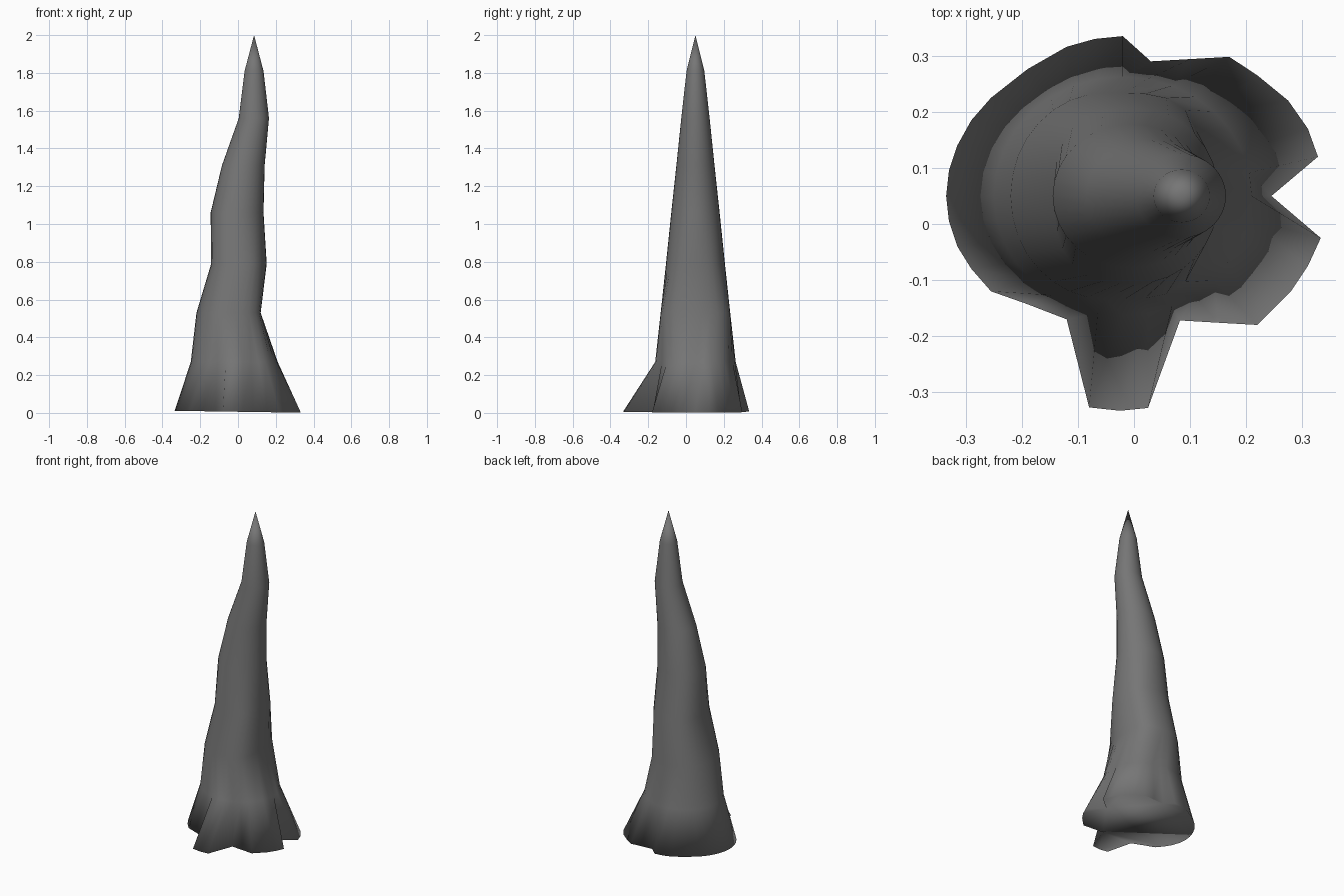
import bpy, bmesh
from math import sin, cos, pi

if "Cube" in bpy.data.objects:
    bpy.data.objects.remove(bpy.data.objects["Cube"])

N = 32

# Base outline with root lobes and notches, counter-clockwise from +x
base = [(.245, .05), (.328, .12), (.31, .17), (.275, .22), (.22, .265), (.17, .298),
        (.10, .294), (.03, .29), (-.02, .335), (-.07, .33), (-.12, .316), (-.19, .276),
        (-.255, .225), (-.29, .185), (-.315, .14), (-.33, .095), (-.335, .05),
        (-.33, .005), (-.315, -.04), (-.29, -.08), (-.255, -.12), (-.19, -.143),
        (-.12, -.17), (-.08, -.327), (-.025, -.333), (.025, -.328), (.082, -.172),
        (.15, -.176), (.22, -.18), (.28, -.12), (.31, -.075), (.333, -.025)]

# Bent trunk rings: height, centre x, x radius, y radius, squareness of left and right halves
rings = [(.27, -.02, .23, .213, 2, 2), (.53, -.05, .17, .184, 2, 3.8),
         (.79, .005, .147, .156, 2.8, 2), (1.06, -.005, .14, .128, 2, 2),
         (1.31, .028, .113, .101, 2, 2), (1.56, .084, .08, .075, 2, 2),
         (1.81, .085, .05, .047, 2, 2)]


def ring_point(i, z, cx, rx, ry, p_left, p_right):
    c, s = cos(2 * pi * i / N), sin(2 * pi * i / N)
    p = p_right if c > 0 else p_left
    k = (abs(c) ** p + abs(s) ** p) ** (-1 / p)
    return cx + rx * c * k, .05 + ry * s * k, z


bm = bmesh.new()
loops = [[bm.verts.new((x, y, .006 - .015 * x)) for x, y in base]]
for ring in rings:
    loops.append([bm.verts.new(ring_point(i, *ring)) for i in range(N)])

# Skin the loops, close the underside, and bring the top to a point
for a, b in zip(loops, loops[1:]):
    for i in range(N):
        j = (i + 1) % N
        bm.faces.new((a[i], a[j], b[j], b[i]))
bm.faces.new(loops[0][::-1])
tip = bm.verts.new((.085, .05, 2))
for i in range(N):
    bm.faces.new((loops[-1][i], loops[-1][(i + 1) % N], tip))
for f in bm.faces:
    f.smooth = True

mesh = bpy.data.meshes.new("rooted_spire")
bm.to_mesh(mesh)
bm.free()

# Dark grey stone
stone = bpy.data.materials.new("dark_grey")
stone.diffuse_color = (.18, .18, .18, 1)
stone.use_nodes = True
stone.node_tree.nodes["Principled BSDF"].inputs["Base Color"].default_value = stone.diffuse_color
mesh.materials.append(stone)
bpy.context.collection.objects.link(bpy.data.objects.new("rooted_spire", mesh))
